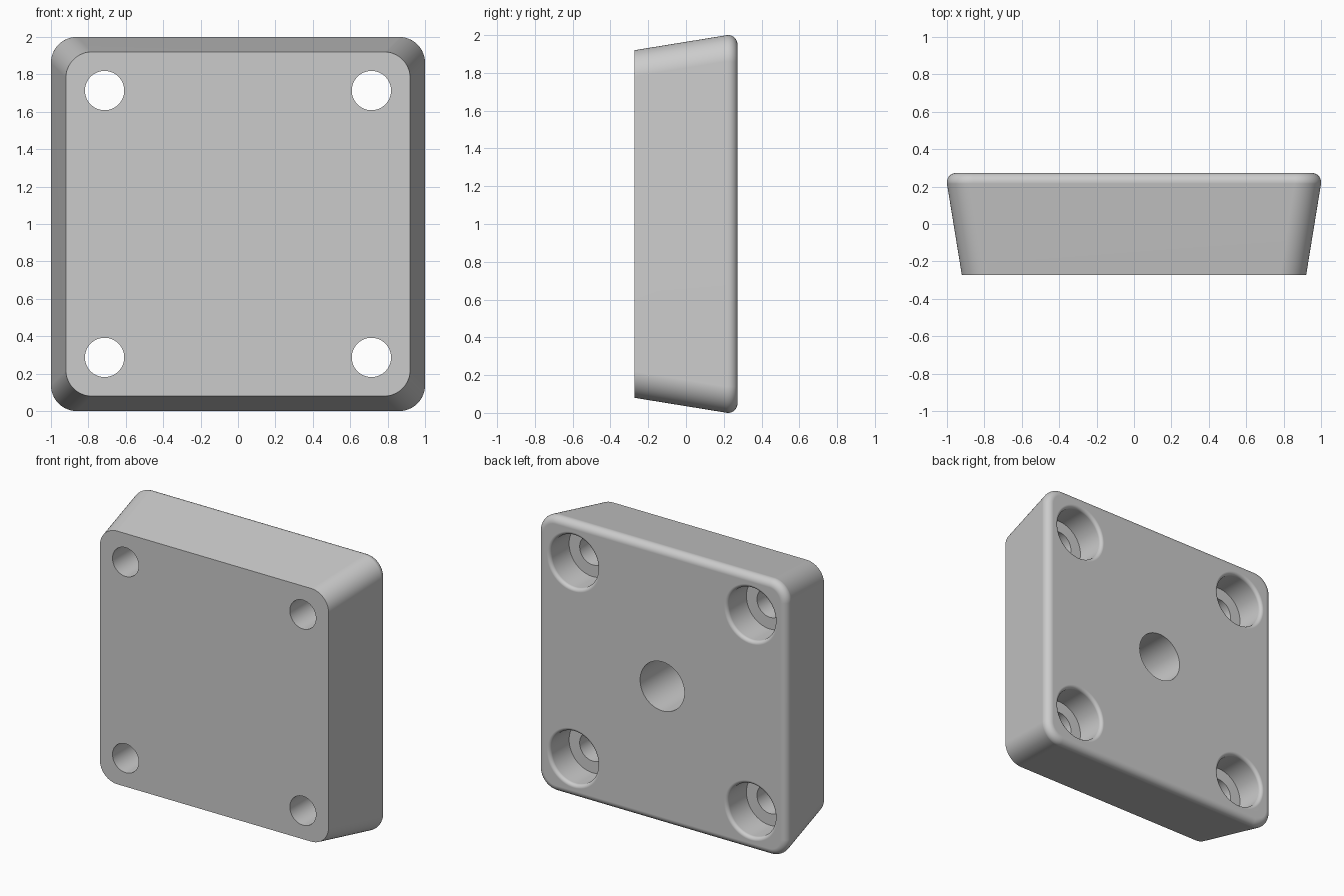
import bpy
import bmesh
from math import sin, cos, pi, radians

cube = bpy.data.objects.get("Cube")
if cube:
    bpy.data.objects.remove(cube, do_unlink=True)

FRONT, BACK = -0.273, 0.273
FILLET = 0.05
CORNER = 0.14
HOLE = 0.713

grey = bpy.data.materials.new("light grey")
grey.use_nodes = True
grey.diffuse_color = (0.6, 0.6, 0.6, 1)
grey.node_tree.nodes["Principled BSDF"].inputs["Base Color"].default_value = (0.6, 0.6, 0.6, 1)


def loft(name, rings):
    """Skin a stack of equal-length rings and cap both ends."""
    bm = bmesh.new()
    loops = [[bm.verts.new(p) for p in ring] for ring in rings]
    for a, b in zip(loops, loops[1:]):
        for i in range(len(a)):
            j = (i + 1) % len(a)
            bm.faces.new((a[i], a[j], b[j], b[i]))
    bm.faces.new(loops[0])
    bm.faces.new(loops[-1])
    bmesh.ops.recalc_face_normals(bm, faces=bm.faces)
    mesh = bpy.data.meshes.new(name)
    bm.to_mesh(mesh)
    bm.free()
    mesh.materials.append(grey)
    obj = bpy.data.objects.new(name, mesh)
    bpy.context.collection.objects.link(obj)
    return obj


def rounded_square(half, radius, y, steps=12):
    ring = []
    c = half - radius
    for q, (sx, sz) in enumerate(((1, 1), (-1, 1), (-1, -1), (1, -1))):
        for k in range(steps + 1):
            a = (q + k / steps) * pi / 2
            ring.append((sx * c + radius * cos(a), y, 1 + sz * c + radius * sin(a)))
    return ring


def circle(x, z, radius, y, n=64):
    return [(x + radius * cos(2 * pi * i / n), y, z + radius * sin(2 * pi * i / n))
            for i in range(n)]


def cutter(name, x, z, profile):
    obj = loft(name, [circle(x, z, r, y) for r, y in profile])
    obj.hide_render = True
    return obj


# Tapered block with rounded corners and a rounded back rim
rings = [rounded_square(0.92, CORNER, FRONT)]
for i in range(11):
    t = radians(-9 + 99 * i / 10)
    half = 1 - FILLET + FILLET * cos(t)
    rings.append(rounded_square(half, CORNER - (1 - half), BACK - FILLET + FILLET * sin(t)))
block = loft("mounting_block", rings)

# Counterbored screw holes with softened rims, and a blind centre hole
lip = 0.025
bore = 0.19
screw_profile = [(bore + lip, BACK + 0.1)]
for i in range(7):
    t = i / 6 * pi / 2
    screw_profile.append((bore + lip - lip * sin(t), BACK - lip + lip * cos(t)))
floor = BACK - 0.22
screw_profile += [(bore, floor), (0.105, floor), (0.105, FRONT - 0.1)]
cutters = [cutter("screw_hole_cutter", sx * HOLE, 1 + sz * HOLE, screw_profile)
           for sx in (-1, 1) for sz in (-1, 1)]
cutters.append(cutter("centre_hole_cutter", 0, 1,
                      [(0.178, BACK + 0.1), (0.178, BACK - 0.45)]))

bpy.ops.object.select_all(action="DESELECT")
block.select_set(True)
bpy.context.view_layer.objects.active = block
for c in cutters:
    mod = block.modifiers.new("hole", "BOOLEAN")
    mod.operation = "DIFFERENCE"
    mod.solver = "EXACT"
    mod.object = c
    bpy.ops.object.modifier_apply(modifier=mod.name)
    bpy.data.objects.remove(c, do_unlink=True)

# Smooth curves, flat faces
bpy.ops.object.shade_smooth_by_angle(angle=radians(30))
weighted = block.modifiers.new("flat_faces", "WEIGHTED_NORMAL")
weighted.keep_sharp = True
